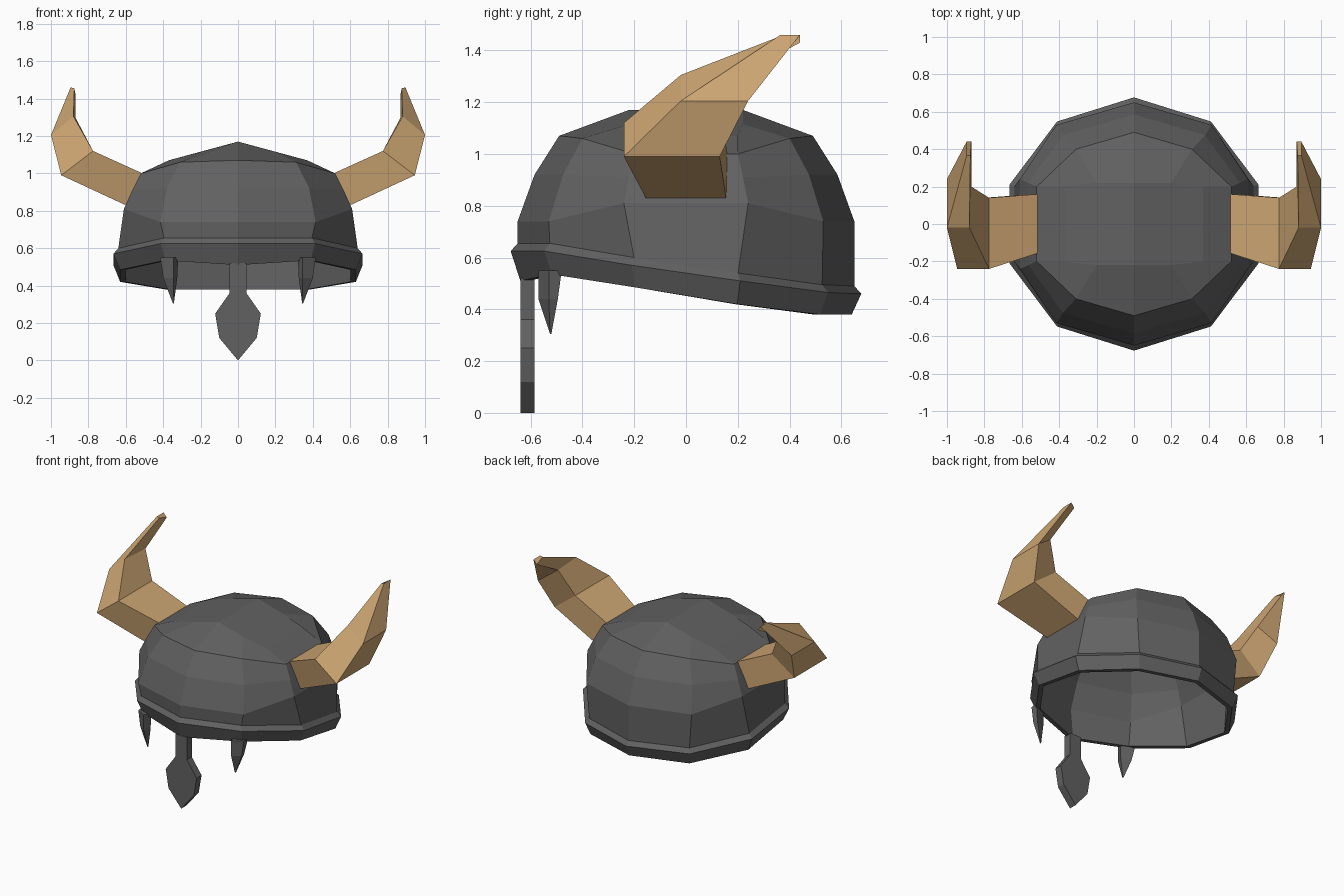
import bpy, bmesh, math
from mathutils import Vector

if "Cube" in bpy.data.objects:
    bpy.data.objects.remove(bpy.data.objects["Cube"])


def material(name, rgb):
    m = bpy.data.materials.new(name)
    m.diffuse_color = (*rgb, 1)
    m.use_nodes = True
    m.node_tree.nodes["Principled BSDF"].inputs["Base Color"].default_value = m.diffuse_color
    return m


STEEL = material("dark steel", (0.12, 0.12, 0.12))
HORN = material("tan horn", (0.61, 0.38, 0.17))


def make(name, verts, faces, mat):
    bm = bmesh.new()
    vs = [bm.verts.new(v) for v in verts]
    for f in faces:
        bm.faces.new([vs[i] for i in f])
    bmesh.ops.recalc_face_normals(bm, faces=bm.faces)
    me = bpy.data.meshes.new(name)
    bm.to_mesh(me)
    bm.free()
    me.materials.append(mat)
    ob = bpy.data.objects.new(name, me)
    bpy.context.collection.objects.link(ob)
    return ob


def mirror_x(ob):
    m = ob.modifiers.new("mirror", 'MIRROR')
    m.use_axis = (True, False, False)


def loft(rings, caps=True):
    """Skin equal closed rings; returns vertices and faces."""
    n = len(rings[0])
    verts = [p for r in rings for p in r]
    faces = [(k * n + i, k * n + (i + 1) % n, (k + 1) * n + (i + 1) % n, (k + 1) * n + i)
             for k in range(len(rings) - 1) for i in range(n)]
    if caps:
        faces += [tuple(range(n)), tuple(range(len(verts) - n, len(verts)))]
    return verts, faces


# --- helmet shell: ten columns (end, diagonal, side), hollow inside ---
dome = {
    "end":  [(0, .22, 1.17), (0, .49, 1.07), (0, .585, .92), (0, .65, .74)],
    "diag": [(.20, .22, 1.115), (.31, .40, 1.06), (.38, .475, .92), (.415, .53, .74)],
    "side": [(.37, .20, 1.07), (.52, .20, 1.0), (.565, .22, .91), (.61, .24, .81)],
}
# height of the rim's upper edge and lower edge, going from the back to the front
rim = [(.49, .38), (.495, .38), (.54, .42), (.60, .485), (.655, .535), (.655, .51)]
kinds = ["end", "diag", "side", "side", "diag", "end"]

columns = []
for k in range(10):
    j = min(k, 10 - k)
    a = math.radians(90 - 36 * k)
    c, s = math.cos(a), math.sin(a)
    sx, sy = math.copysign(1, c), math.copysign(1, s)
    top, low = rim[j]
    ring = lambda r, z: Vector((1.035 * r * c, r * s, z))
    outer = [Vector((x * sx, y * sy, z)) for x, y, z in dome[kinds[j]]]
    centre = Vector((0, 0, .45))
    inner = [centre + (p - centre) * .97 for p in outer]
    columns.append(outer
                   + [ring(.65, top), ring(.677, top - .03), ring(.64, low), ring(.61, low)]
                   + inner[::-1])
rows = [list(r) for r in zip(*columns)]
verts, faces = loft(rows, caps=False)
last = len(verts) - 10
for base in (0, last):                      # crown halves meeting at a ridge
    faces += [tuple(base + i for i in (0, 1, 2, 3, 4, 5)),
              tuple(base + i for i in (5, 6, 7, 8, 9, 0))]
make("helmet_shell", verts, faces, STEEL)

# --- nose guard: leaf-shaped plate hanging from the rim ---
half = [(.045, .52), (.045, .36), (.122, .25), (.10, .12)]
outline = half + [(0, 0)] + [(-x, z) for x, z in reversed(half)]
make("nose_guard", *loft([[(x, y, z) for x, z in outline] for y in (-.64, -.585)]), STEEL)

# --- cheek spikes beside the eyes, tapering to a point on the inner side ---
spike = [
    [(.345, -.57, .55), (.415, -.53, .55), (.415, -.48, .55), (.32, -.52, .55)],
    [(.345, -.57, .44), (.40, -.53, .44), (.395, -.495, .44), (.325, -.52, .44)],
    [(.343, -.525, .305), (.348, -.525, .305), (.348, -.52, .305), (.343, -.52, .305)],
]
mirror_x(make("cheek_spike", *loft(spike), STEEL))

# --- horns: four square sections (top front, top back, bottom back, bottom front) ---
horn = [
    [(.51, -.155, 1.0), (.51, .16, 1.0), (.60, .155, .83), (.60, -.155, .83)],
    [(.775, -.24, 1.12), (.775, .14, 1.12), (.945, .13, .99), (.945, -.24, .99)],
    [(.88, -.02, 1.305), (.87, .20, 1.30), (1.0, .24, 1.205), (1.0, -.02, 1.205)],
    [(.875, .365, 1.455), (.87, .44, 1.43), (.895, .44, 1.46), (.895, .365, 1.46)],
]
mirror_x(make("horn", *loft(horn), HORN))
